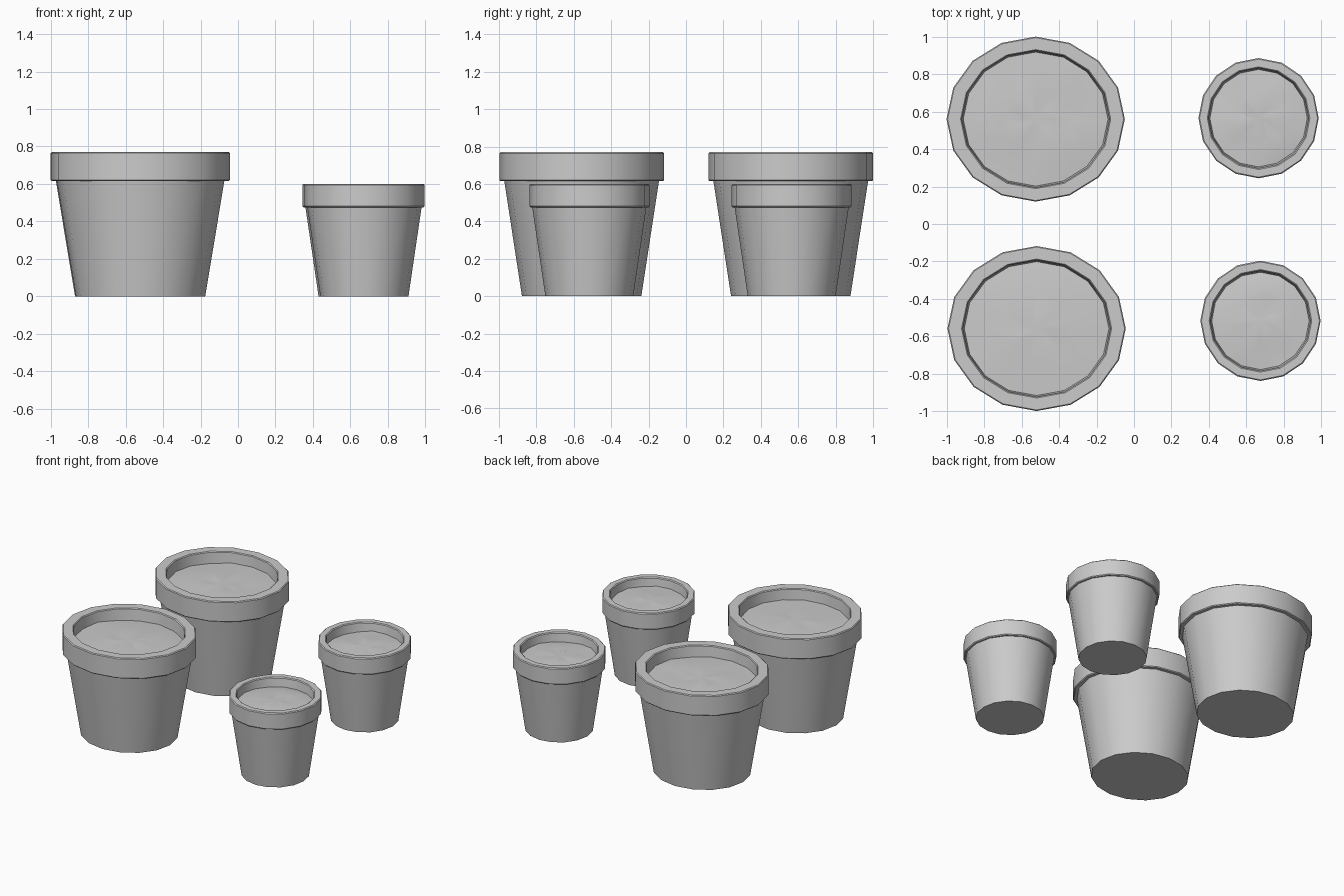
import bpy, bmesh, math, random

if "Cube" in bpy.data.objects:
    bpy.data.objects.remove(bpy.data.objects["Cube"])

SIDES = 16
random.seed(4)


def finish(bm, name, loc, sy):
    for v in bm.verts:
        v.co.y *= sy
    bmesh.ops.recalc_face_normals(bm, faces=bm.faces)
    mesh = bpy.data.meshes.new(name)
    bm.to_mesh(mesh)
    bm.free()
    ob = bpy.data.objects.new(name, mesh)
    ob.location = (*loc, 0)
    bpy.context.collection.objects.link(ob)
    bpy.ops.object.select_all(action='DESELECT')
    ob.select_set(True)
    bpy.context.view_layer.objects.active = ob
    bpy.ops.object.shade_smooth_by_angle(angle=math.radians(30))
    return ob


def lathe(profile, jitter=0.0, cap_first=True, cap_last=False):
    """Rings of SIDES vertices from (radius, height) points."""
    bm = bmesh.new()
    rings = []
    for r, z in profile:
        rings.append([bm.verts.new((r * math.cos(a), r * math.sin(a),
                                    z + random.uniform(-jitter, jitter)))
                      for a in (2 * math.pi * i / SIDES for i in range(SIDES))])
    for lo, hi in zip(rings, rings[1:]):
        for i in range(SIDES):
            j = (i + 1) % SIDES
            bm.faces.new((lo[i], lo[j], hi[j], hi[i]))
    if cap_first:
        bm.faces.new(rings[0][::-1])
    if cap_last:
        z = sum(v.co.z for v in rings[-1]) / SIDES
        tip = bm.verts.new((0, 0, z))
        for i in range(SIDES):
            bm.faces.new((rings[-1][i], rings[-1][(i + 1) % SIDES], tip))
    return bm


def pot(name, loc, base, neck, rim, inner, rim_z, top, soil_z, sy):
    b = 0.006
    # tapered body, overhanging rim with softened edges, inner wall
    shell = [(base, 0), (neck, rim_z), (rim - b, rim_z), (rim, rim_z + b),
             (rim, top - b), (rim - b, top), (inner + b, top),
             (inner, top - b), (inner - 0.012, soil_z - 0.03)]
    finish(lathe(shell), name + "_pot", loc, sy)
    # slightly uneven soil surface
    r = inner - 0.008
    soil = [(r, soil_z), (r * 0.75, soil_z + 0.006),
            (r * 0.5, soil_z + 0.01), (r * 0.22, soil_z + 0.012)]
    finish(lathe(soil, 0.005, False, True), name + "_soil", loc, sy)


large = dict(base=0.345, neck=0.447, rim=0.476, inner=0.395,
             rim_z=0.615, top=0.77, soil_z=0.685, sy=0.925)
small = dict(base=0.235, neck=0.305, rim=0.321, inner=0.268,
             rim_z=0.475, top=0.6, soil_z=0.535, sy=1.0)

pot("large_back", (-0.525, 0.56), **large)
pot("large_front", (-0.52, -0.558), **large)
pot("small_back", (0.665, 0.565), **small)
pot("small_front", (0.675, -0.517), **small)
